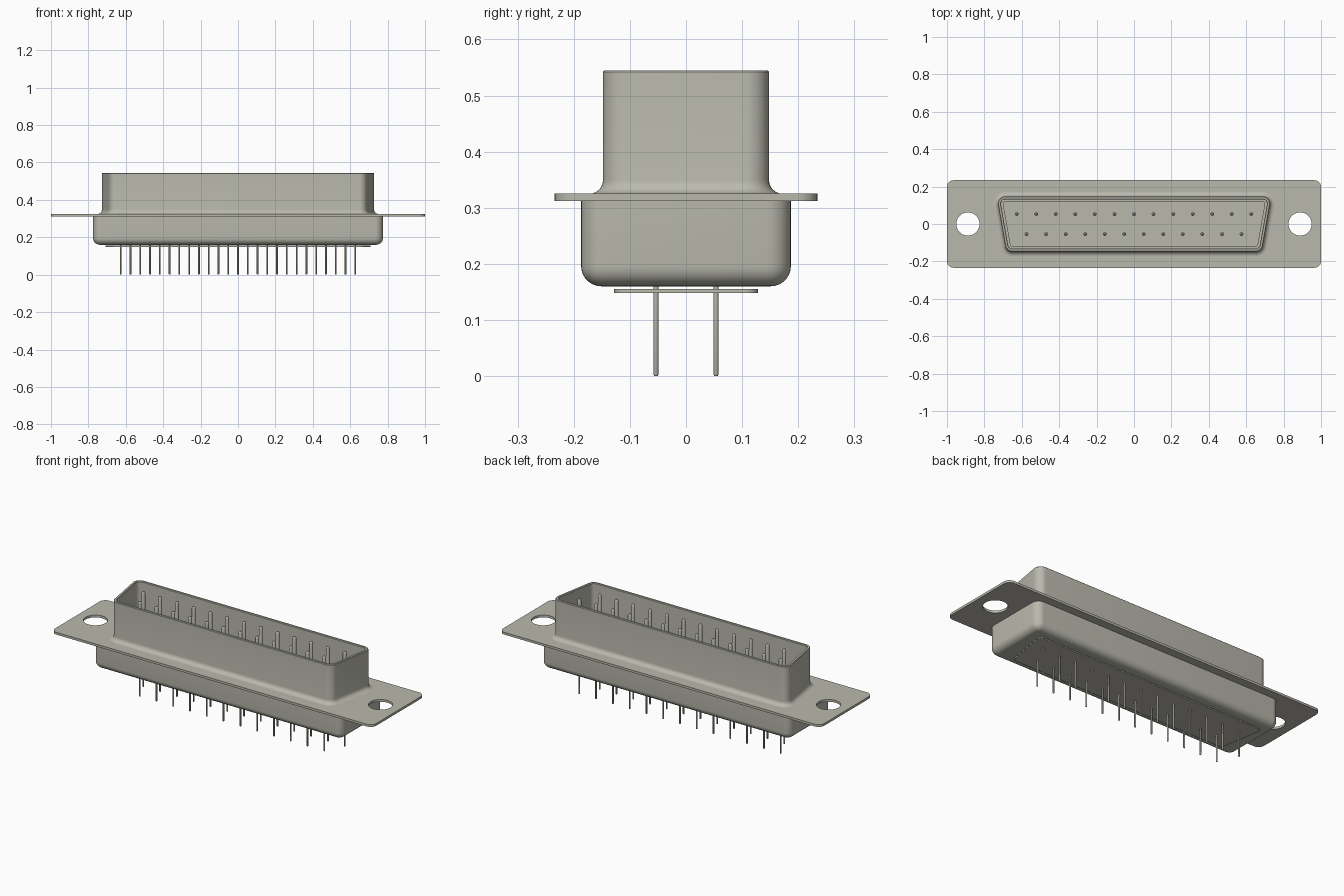
import bpy, bmesh, math
from mathutils import Vector

cube = bpy.data.objects.get("Cube")
if cube:
    bpy.data.objects.remove(cube, do_unlink=True)

# One warm grey metal for every part
metal = bpy.data.materials.new("warm_grey_metal")
COLOR = (0.49, 0.485, 0.42, 1)
metal.diffuse_color = COLOR
metal.use_nodes = True
metal.node_tree.nodes["Principled BSDF"].inputs["Base Color"].default_value = COLOR


def outline(corners, radius, offset=0.0, seg=8):
    """Rounded convex polygon (counter-clockwise corners), grown by offset."""
    pts, n = [], len(corners)
    for i in range(n):
        p = Vector(corners[i])
        a = (p - Vector(corners[i - 1])).normalized()
        b = (Vector(corners[(i + 1) % n]) - p).normalized()
        na, nb = Vector((a.y, -a.x)), Vector((b.y, -b.x))
        centre = p - (na + nb) * radius / (1 + na.dot(nb))
        start, turn = math.atan2(na.y, na.x), math.acos(na.dot(nb))
        for k in range(seg + 1):
            t = start + turn * k / seg
            pts.append((centre.x + (radius + offset) * math.cos(t),
                        centre.y + (radius + offset) * math.sin(t)))
    return pts


def finish(name, mesh, angle=35):
    obj = bpy.data.objects.new(name, mesh)
    bpy.context.collection.objects.link(obj)
    mesh.materials.clear()
    mesh.materials.append(metal)
    bpy.ops.object.select_all(action='DESELECT')
    obj.select_set(True)
    bpy.context.view_layer.objects.active = obj
    bpy.ops.object.shade_smooth_by_angle(angle=math.radians(angle))
    return obj


def loft(name, corners, radius, levels, cap_start=True, cap_end=True):
    """Skin a stack of (offset, z) outlines."""
    bm = bmesh.new()
    rings = [[bm.verts.new((x, y, z)) for x, y in outline(corners, radius, d)]
             for d, z in levels]
    n = len(rings[0])
    for lo, hi in zip(rings, rings[1:]):
        for i in range(n):
            j = (i + 1) % n
            bm.faces.new((lo[i], lo[j], hi[j], hi[i]))
    if cap_start:
        bm.faces.new(rings[0][::-1])
    if cap_end:
        bm.faces.new(rings[-1])
    mesh = bpy.data.meshes.new(name)
    bm.to_mesh(mesh)
    bm.free()
    return finish(name, mesh)


def rect(hx, hy):
    return [(-hx, -hy), (hx, -hy), (hx, hy), (-hx, hy)]


D_SHAPE = [(-0.683, -0.148), (0.683, -0.148), (0.735, 0.148), (-0.735, 0.148)]
FLANGE_LOW, FLANGE_TOP, RIM = 0.312, 0.325, 0.545

# Mounting flange: filled flat curve with two screw holes
curve = bpy.data.curves.new("flange_profile", 'CURVE')
curve.dimensions, curve.fill_mode = '2D', 'BOTH'
curve.extrude = (FLANGE_TOP - FLANGE_LOW) / 2
loops = [outline(rect(1.0, 0.234), 0.035)]
for side in (-1, 1):
    loops.append([(side * 0.888 + 0.062 * math.cos(math.tau * k / 40),
                   0.062 * math.sin(math.tau * k / 40)) for k in range(40)])
for loop in loops:
    spline = curve.splines.new('POLY')
    spline.points.add(len(loop) - 1)
    for point, (x, y) in zip(spline.points, loop):
        point.co = (x, y, 0, 1)
    spline.use_cyclic_u = True
temp = bpy.data.objects.new("flange_profile", curve)
bpy.context.collection.objects.link(temp)
bpy.context.view_layer.update()
mesh = bpy.data.meshes.new_from_object(
    temp.evaluated_get(bpy.context.evaluated_depsgraph_get()))
bpy.data.objects.remove(temp, do_unlink=True)
flange = finish("mounting_flange", mesh)
flange.location.z = (FLANGE_LOW + FLANGE_TOP) / 2

# Upper shell: flared foot, straight wall, rounded rim, hollow inside
FOOT, WALL = 0.024, 0.016
levels = []
for k in range(7):
    t = math.pi / 2 * k / 6
    levels.append((FOOT * (1 - math.sin(t)), FLANGE_TOP + FOOT * (1 - math.cos(t))))
levels += [(0, RIM - 0.003), (-0.003, RIM), (-WALL + 0.003, RIM),
           (-WALL, RIM - 0.003), (-WALL, FLANGE_TOP + 0.002)]
loft("upper_shell", D_SHAPE, 0.04, levels, cap_start=False, cap_end=False)

# Insulator floor inside the shell, and its thin plate underneath
loft("insulator_floor", D_SHAPE, 0.04, [(-0.026, FLANGE_TOP), (-0.026, 0.335)])
loft("underside_plate", D_SHAPE, 0.04, [(-0.02, 0.148), (-0.02, 0.155)])

# Lower housing with rounded bottom edge
R = 0.036
levels = [(-R + R * math.sin(math.pi / 2 * k / 7),
           0.16 + R - R * math.cos(math.pi / 2 * k / 7)) for k in range(8)]
loft("lower_housing", rect(0.775, 0.187), 0.042, levels + [(0, FLANGE_LOW)])


# Contact pins: one lathed profile, linked copies in two staggered rows
def lathe(name, profile, sides=12):
    bm = bmesh.new()
    rings = [[bm.verts.new((r * math.cos(math.tau * k / sides),
                            r * math.sin(math.tau * k / sides), z))
              for k in range(sides)] for r, z in profile]
    for lo, hi in zip(rings, rings[1:]):
        for k in range(sides):
            j = (k + 1) % sides
            bm.faces.new((lo[k], lo[j], hi[j], hi[k]))
    bm.faces.new(rings[0][::-1])
    bm.faces.new(rings[-1])
    mesh = bpy.data.meshes.new(name)
    bm.to_mesh(mesh)
    bm.free()
    return finish(name, mesh)


contact = lathe("contact_pin", [(0.010, 0.33), (0.010, 0.527), (0.008, 0.533), (0.004, 0.536)])
tail = lathe("solder_tail", [(0.003, 0), (0.0046, 0.003), (0.0046, 0.165)])
PITCH = 0.1045
spots = [((i - 6) * PITCH, 0.0535) for i in range(13)]
spots += [((i - 5.5) * PITCH, -0.0535) for i in range(12)]
for source in (contact, tail):
    for number, (x, y) in enumerate(spots):
        pin = source
        if number:
            pin = source.copy()
            pin.name = f"{source.name}_{number + 1}"
            bpy.context.collection.objects.link(pin)
        pin.location = (x, y, 0)
